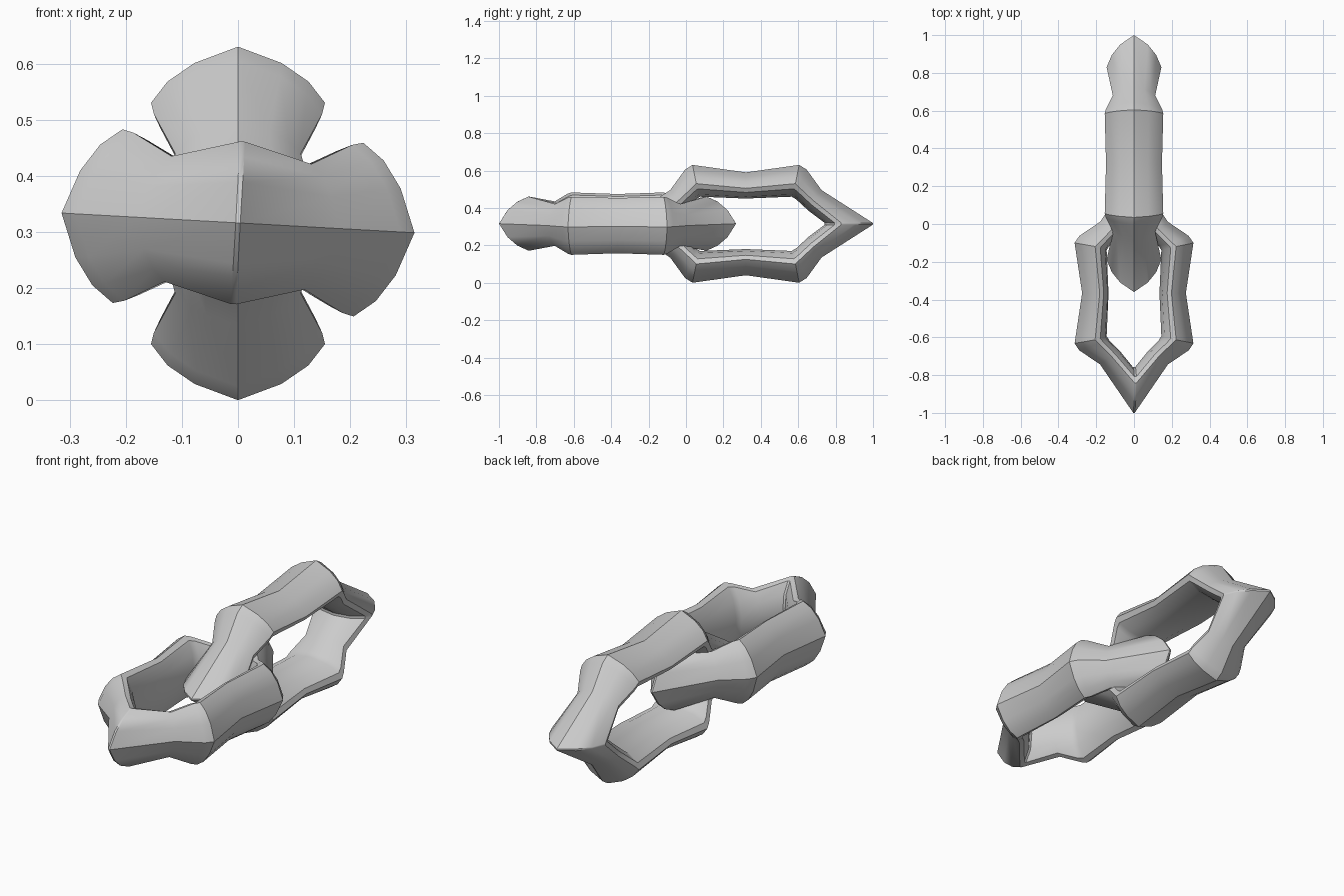
import bpy, bmesh, math

cube = bpy.data.objects.get("Cube")
if cube:
    bpy.data.objects.remove(cube, do_unlink=True)

steel = bpy.data.materials.new("light_grey_steel")
steel.use_nodes = True
GREY = (0.6, 0.6, 0.6, 1)
steel.diffuse_color = GREY
steel.node_tree.nodes["Principled BSDF"].inputs["Base Color"].default_value = GREY

# Quarter of a link, tip to waist: crest, side edge and inner points (along, out), half width
QUARTER = [
    ((0.68, 0.004), (0.51, 0.005), (0.42, 0.006), 0.145),
    ((0.405, 0.18), (0.36, 0.125), (0.335, 0.07), 0.112),
    ((0.325, 0.29), (0.285, 0.195), (0.27, 0.13), 0.15),
    ((0.285, 0.315), (0.265, 0.215), (0.245, 0.145), 0.155),
    ((0.0, 0.275), (0.0, 0.19), (0.0, 0.135), 0.148),
]
# Half cross-section: (width share, blend), crest to edge and edge to inside
OUTER = [(0, 0), (0.5, 0.29), (0.81, 0.62), (1, 1)]
INNER = [(0.92, 0.4), (0.55, 0.83), (0, 1)]


def mix(p, q, t):
    return [u + (v - u) * t for u, v in zip(p, q)]


def section(station, sa, sr):
    """Closed ring of points for one station in the chosen quadrant."""
    crest, edge, inside, width = station
    half = [(k * width, mix(crest, edge, t)) for k, t in OUTER]
    half += [(k * width, mix(edge, inside, t)) for k, t in INNER]
    ring = half + [(-w, p) for w, p in half[-2:0:-1]]
    return [(w, p[0] * sa, p[1] * sr) for w, p in ring]


def make_link(name, centre, roll, stretch):
    bm = bmesh.new()
    back = QUARTER[-2::-1]
    path = [(s, 1, 1) for s in QUARTER] + [(s, -1, 1) for s in back]
    path += [(s, -1, -1) for s in QUARTER] + [(s, 1, -1) for s in back]
    rings = [[bm.verts.new(c) for c in section(*p)] for p in path]
    n = len(rings[0])
    for i, ring in enumerate(rings):
        nxt = rings[(i + 1) % len(rings)]
        for j in range(n):
            k = (j + 1) % n
            bm.faces.new((ring[j], ring[k], nxt[k], nxt[j]))
    bmesh.ops.recalc_face_normals(bm, faces=bm.faces)
    mesh = bpy.data.meshes.new(name)
    bm.to_mesh(mesh)
    bm.free()
    mesh.materials.append(steel)
    obj = bpy.data.objects.new(name, mesh)
    bpy.context.collection.objects.link(obj)
    obj.location = centre
    obj.rotation_euler.y = roll
    obj.scale.y = stretch
    bpy.ops.object.select_all(action='DESELECT')
    obj.select_set(True)
    bpy.context.view_layer.objects.active = obj
    bpy.ops.object.shade_smooth_by_angle(angle=math.radians(36))
    return obj


# Upright link at the back, flat link at the front, hooked through each other
make_link("upright_link", (0, 0.32, 0.315), 0, 1.0)
make_link("flat_link", (0, -0.366, 0.316), math.radians(93.2), 0.932)
